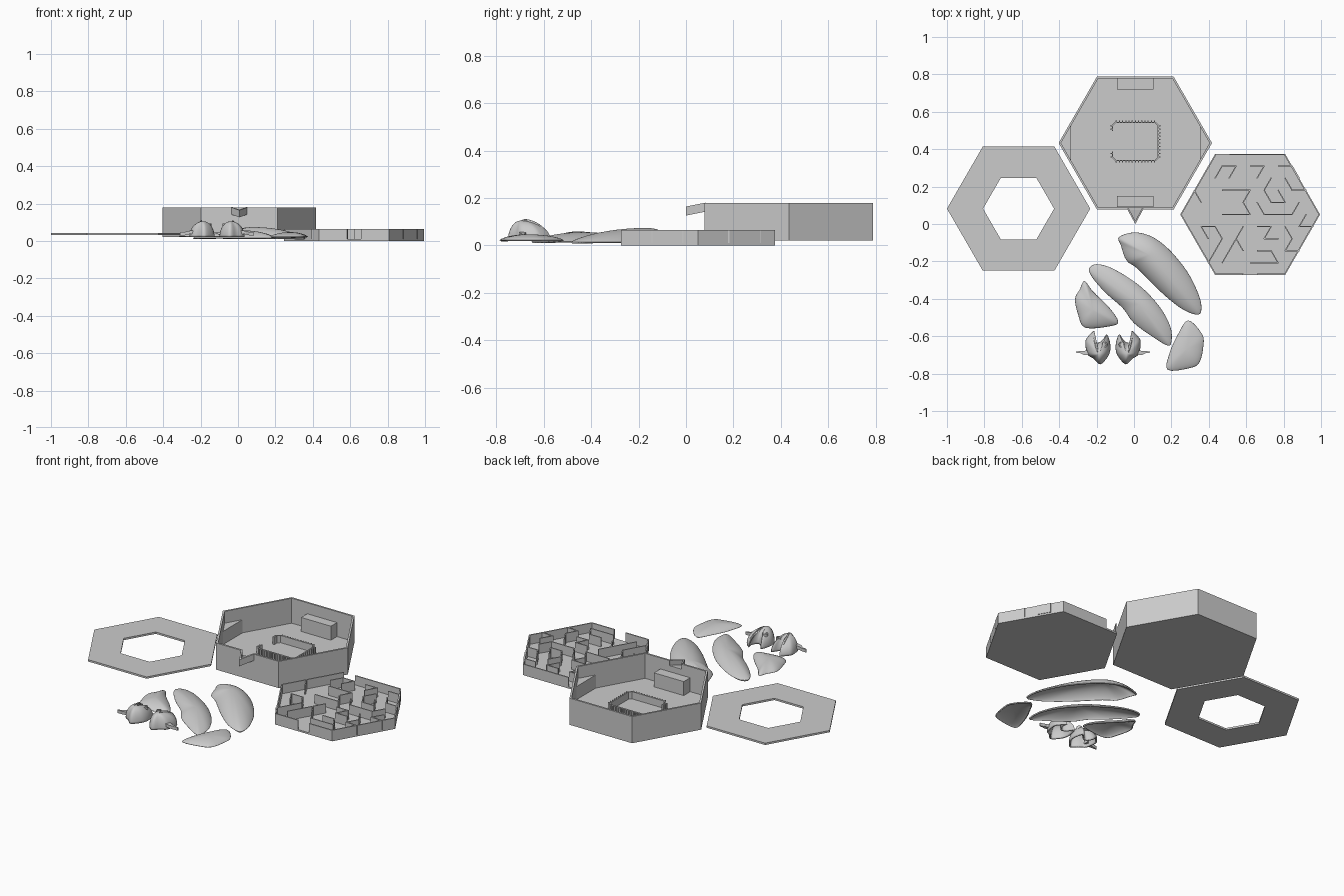
import bpy, bmesh, math
from mathutils import Vector

if "Cube" in bpy.data.objects:
    bpy.data.objects.remove(bpy.data.objects["Cube"])

grey = bpy.data.materials.new("plain_grey")
grey.diffuse_color = (0.6, 0.6, 0.6, 1)
grey.use_nodes = True
grey.node_tree.nodes["Principled BSDF"].inputs["Base Color"].default_value = grey.diffuse_color


def finish(name, bm, recalc=True):
    if recalc:
        bmesh.ops.recalc_face_normals(bm, faces=bm.faces[:])
    me = bpy.data.meshes.new(name)
    bm.to_mesh(me)
    bm.free()
    me.materials.append(grey)
    ob = bpy.data.objects.new(name, me)
    bpy.context.collection.objects.link(ob)
    return ob


def add_loft(bm, rings, caps=(True, True), loop=False, skip=()):
    """Bridge rings of equal length; loop joins the last ring to the first."""
    vs = [[bm.verts.new(p) for p in r] for r in rings]
    n = len(rings[0])
    pairs = list(zip(vs, vs[1:])) + ([(vs[-1], vs[0])] if loop else [])
    for a, b in pairs:
        for i in range(n):
            if i not in skip:
                j = (i + 1) % n
                bm.faces.new((a[i], a[j], b[j], b[i]))
    if not loop:
        if caps[0]:
            bm.faces.new(vs[0][::-1])
        if caps[1]:
            bm.faces.new(vs[-1])


def add_prism(bm, pts, z0, z1):
    add_loft(bm, [[(x, y, z) for x, y in pts] for z in (z0, z1)])


def add_box(bm, x0, x1, y0, y1, z0, z1):
    add_prism(bm, [(x0, y0), (x1, y0), (x1, y1), (x0, y1)], z0, z1)


def add_wall(bm, p, q, t, z0, z1, ext=0.0):
    p, q = Vector(p), Vector(q)
    d = (q - p).normalized()
    s = Vector((-d.y, d.x)) * t / 2
    p, q = p - d * ext, q + d * ext
    add_prism(bm, [p - s, q - s, q + s, p + s], z0, z1)


def hexagon(c, r):
    return [(c[0] + r * math.cos(k * math.pi / 3), c[1] + r * math.sin(k * math.pi / 3))
            for k in range(6)]


def hex_tray(name, c, r, z0, z1, floor, t, gaps):
    """Floor with six walls; gaps = {edge: (start, end, sill height)}."""
    bm = bmesh.new()
    add_prism(bm, hexagon(c, r), z0, z0 + floor)
    out, inn = hexagon(c, r), hexagon(c, r - t / 0.866)
    for k in range(6):
        o0, o1 = Vector(out[k]), Vector(out[(k + 1) % 6])
        i0, i1 = Vector(inn[k]), Vector(inn[(k + 1) % 6])
        a, b, sill = gaps.get(k, (1, 1, z1))
        for f, g, top in ((0, a, z1), (a, b, sill), (b, 1, z1)):
            if g > f and top > z0 + floor:
                add_prism(bm, [o0.lerp(o1, f), o0.lerp(o1, g), i0.lerp(i1, g), i0.lerp(i1, f)],
                          z0 + floor, top)
    return finish(name, bm)


# flat ring lid
bm = bmesh.new()
c = (-0.617, 0.082)
add_loft(bm, [[(x, y, z) for x, y in hexagon(c, r)]
              for r, z in ((0.383, 0.032), (0.383, 0.043), (0.19, 0.043), (0.19, 0.032))], loop=True)
finish("ring_lid", bm)

# deep hexagonal tray
TC = (0.007, 0.433)
hex_tray("deep_tray", TC, 0.41, 0.022, 0.18, 0.01, 0.011, {4: (0.4, 0.6, 0.15)})

# blocks against the front and back walls
bm = bmesh.new()
for y0, y1 in ((0.09, 0.15), (0.72, 0.778)):
    add_box(bm, -0.09, 0.105, y0, y1, 0.03, 0.115)
finish("tray_blocks", bm)

# triangular corner fillers
bm = bmesh.new()
for s in (-1, 1):
    add_prism(bm, [(TC[0] + s * 0.345, TC[1] - 0.096), (TC[0] + s * 0.399, TC[1]),
                   (TC[0] + s * 0.345, TC[1] + 0.096)], 0.03, 0.11)
finish("tray_corner_fillers", bm)

# pointed spout on the front wall
bm = bmesh.new()
outer = [(-0.037, 0.081), (0.007, 0.0), (0.051, 0.081)]
inner = [(-0.028, 0.083), (0.007, 0.017), (0.042, 0.083)]
drop = lambda y, z: z - 0.016 * (0.08 - y) / 0.08
add_loft(bm, [[(x, y, drop(y, z)) for x, y in pts]
              for pts, z in ((outer, 0.142), (outer, 0.18), (inner, 0.18), (inner, 0.15))],
         skip=(2,))
finish("spout", bm)

# toothed rectangular holder on the tray floor
bm = bmesh.new()
x0, x1, y0, y1, k = -0.115, 0.13, 0.34, 0.543, 0.016
zb, zt = 0.03, 0.075
path = [(x0, 0.385), (x0, y0 + k), (x0 + k, y0), (x1 - k, y0), (x1, y0 + k),
        (x1, y1 - k), (x1 - k, y1), (x0 + k, y1), (x0, y1 - k), (x0, 0.5)]
for p, q in zip(path, path[1:]):
    add_wall(bm, p, q, 0.007, zb, zt, 0.002)
for i in range(13):
    x = x0 + 0.02 + i * (x1 - x0 - 0.04) / 12
    add_box(bm, x - 0.003, x + 0.003, y0 - 0.011, y0, zb, zt)
    add_box(bm, x - 0.003, x + 0.003, y1, y1 + 0.011, zb, zt)
for i in range(10):
    y = y0 + 0.018 + i * (y1 - y0 - 0.036) / 9
    add_box(bm, x1, x1 + 0.011, y - 0.003, y + 0.003, zb, zt)
    if not 0.39 < y < 0.495:
        add_box(bm, x0 - 0.011, x0, y - 0.003, y + 0.003, zb, zt)
finish("toothed_holder", bm)

# maze tray with walls on a triangular grid
MC, MR = (0.621, 0.051), 0.374
hex_tray("maze_tray", MC, MR, 0.0, 0.065, 0.01, 0.007, {1: (0.8, 1, 0), 4: (0.4, 0.6, 0)})
MAZE = [[(-8, 2), (-7, 1)], [(-5, 3), (-4, 4), (-2, 4), (-3, 3)], [(0, 4), (2, 4), (1, 3)],
        [(4, 4), (6, 4), (7, 3)], [(3, 3), (2, 2), (3, 1), (5, 1), (4, 2)],
        [(5, 3), (6, 2), (8, 2)], [(-4, 2), (0, 2), (-1, 1), (0, 0), (-4, 0)],
        [(-6, -2), (-7, -1), (-5, -1), (-4, -2)], [(-1, -1), (-2, -2), (-1, -3)],
        [(-6, -4), (-4, -2)], [(-4, -4), (-2, -2)], [(1, 1), (2, 0), (6, 0), (7, 1)],
        [(8, 0), (7, -1), (9, -1)], [(1, -1), (3, -1), (2, -2), (4, -2)],
        [(1, -3), (3, -3), (4, -4), (0, -4)], [(5, -1), (6, -2), (5, -3), (7, -3)]]
bm = bmesh.new()
step = MR / 5
for line in MAZE:
    pts = [(MC[0] + X * step / 2, MC[1] + r * step * 0.866) for X, r in line]
    for p, q in zip(pts, pts[1:]):
        add_wall(bm, p, q, 0.006, 0.01, 0.065, 0.002)
finish("maze_walls", bm)


def shell(name, outline, centre, base, height, power, mirror=None):
    """Thin smooth dome over a rounded outline (hundredths of a unit)."""
    pts = [Vector((x / 100, y / 100)) for x, y in outline]
    cen = Vector(centre) / 100
    if mirror is not None:
        pts = [Vector((2 * mirror - p.x, p.y)) for p in pts]
        cen.x = 2 * mirror - cen.x
    n = len(pts)
    if sum(pts[i].cross(pts[(i + 1) % n]) for i in range(n)) < 0:
        pts.reverse()
    curve = []
    for i in range(n):
        a, b, c, d = (pts[(i + j) % n] for j in (-1, 0, 1, 2))
        for u in (0, 0.25, 0.5, 0.75):
            curve.append(0.5 * (2 * b + (c - a) * u + (2 * a - 5 * b + 4 * c - d) * u * u
                                + (3 * b - a - 3 * c + d) * u ** 3))
    rings = []
    for i in range(13):
        t = math.cos(i / 12 * 1.54)
        z = base + height * (1 - t * t) ** power
        rings.append([(*(cen + (p - cen) * t), z) for p in curve])
    bm = bmesh.new()
    add_loft(bm, rings, caps=(False, True))
    ob = finish(name, bm, recalc=False)
    mod = ob.modifiers.new("thickness", "SOLIDIFY")
    mod.thickness, mod.offset = 0.008, -1
    smooth(ob)


def smooth(ob):
    bpy.ops.object.select_all(action="DESELECT")
    ob.select_set(True)
    bpy.context.view_layer.objects.active = ob
    bpy.ops.object.shade_smooth_by_angle(angle=math.radians(45))


# long curved wing shells
shell("upper_wing_shell",
      [(-8, -7), (0, -4.5), (9, -6.5), (17, -12), (24, -19.5), (30, -28), (35, -39), (36, -46),
       (33.5, -48.5), (25, -45), (14, -36), (2, -24), (-4, -19.5), (-7, -11.5)],
      (8, -16.5), 0.014, 0.06, 0.8)
shell("lower_wing_shell",
      [(-24, -24), (-20, -21.5), (-11, -24), (3, -33), (13.5, -44), (19.5, -55), (20, -63),
       (18, -65), (11, -61), (0, -53), (-6, -45), (-15, -37), (-22, -29)],
      (3, -43), 0.016, 0.04, 0.8)

# small side shells
shell("left_side_shell",
      [(-26.5, -30.5), (-22, -36), (-13, -45), (-8.5, -52), (-12, -54.5), (-26, -55.5),
       (-30, -48), (-31.5, -40), (-29, -35)], (-22, -46), 0.024, 0.035, 0.7)
shell("right_side_shell",
      [(29, -51.5), (36.5, -59), (37, -66), (35, -74), (30, -77), (18, -78), (19, -69),
       (23.5, -59)], (28, -67), 0.022, 0.025, 0.7)

# mirrored pair of head shells with horns, arms and eyes
MX = -0.112
EYE = [(-26, -63), (-24.5, -60), (-22.3, -57.8), (-21.2, -57.2), (-21.6, -60.5), (-19.5, -63.5),
       (-16.8, -62), (-14.6, -59), (-13, -62.5), (-12.6, -67), (-14, -71), (-18, -75),
       (-21.6, -72), (-25, -69.5)]
for side, m in (("left", None), ("right", MX)):
    shell(side + "_head_shell", EYE, (-18.6, -69.5), 0.022, 0.083, 0.5, m)
    fx = (lambda x: x) if m is None else (lambda x: 2 * MX - x)
    # arm: flat tapering strip
    bm = bmesh.new()
    arm = [(-0.235, -0.685, 0.016, 0.05), (-0.265, -0.69, 0.011, 0.045),
           (-0.285, -0.685, 0.006, 0.04), (-0.31, -0.685, 0.003, 0.038)]
    add_loft(bm, [[(fx(x), y + dy * w, z + dz) for dy, dz in
                   ((-1, -0.01), (1, -0.01), (1, 0.008), (-1, 0.008))] for x, y, w, z in arm])
    finish(side + "_head_arm", bm)
    # eye: small raised ring
    bm = bmesh.new()
    add_loft(bm, [[(fx(-0.157) + r * math.cos(a * math.pi / 8),
                    -0.645 + r * math.sin(a * math.pi / 8), z) for a in range(16)]
                  for r, z in ((0.015, 0.07), (0.015, 0.093), (0.009, 0.093), (0.009, 0.08))])
    finish(side + "_eye", bm)
